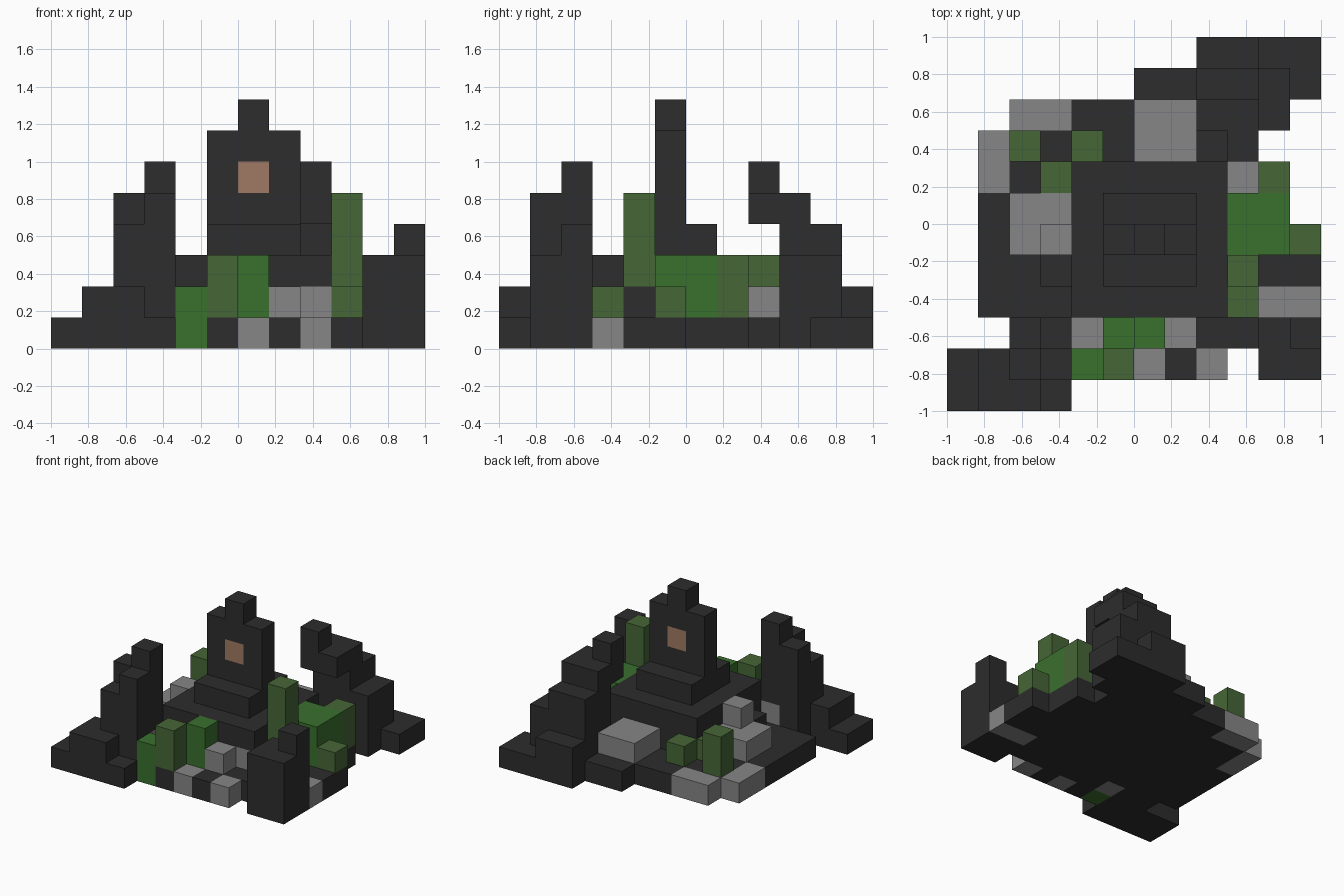
import bpy
import bmesh
from mathutils import Vector

old = bpy.data.objects.get("Cube")
if old:
    bpy.data.objects.remove(old, do_unlink=True)

UNIT = 1 / 6     # edge of one block
HALF = 6         # blocks from the centre to the border

COLOURS = {
    "dark_stone": (0.026, 0.026, 0.026),
    "grey_stone": (0.238, 0.238, 0.238),
    "leaf_green": (0.042, 0.162, 0.027),
    "moss_green": (0.061, 0.133, 0.037),
    "clay": (0.352, 0.195, 0.127),
}


def make_material(name, rgb):
    mat = bpy.data.materials.new(name)
    mat.use_nodes = True
    colour = (*rgb, 1)
    mat.diffuse_color = colour
    shader = next(n for n in mat.node_tree.nodes if n.type == "BSDF_PRINCIPLED")
    shader.inputs["Base Color"].default_value = colour
    return mat


materials = {name: make_material(name, rgb) for name, rgb in COLOURS.items()}
blocks = {}      # grid cell -> (part name, colour name)


def fill(part, colour, xs, ys, zs):
    """Fill a box of cells; each range is (first, end)."""
    for x in range(*xs):
        for y in range(*ys):
            for z in range(*zs):
                blocks[x, y, z] = (part, colour)


def column(part, colour, x, y, bottom, top):
    fill(part, colour, (x, x + 1), (y, y + 1), (bottom, top))


# Ground slab with a ragged outline, one row at a time from front to back
rows = [(0, 4), (0, 9), (2, 12), (1, 12), (1, 12), (1, 12),
        (1, 11), (1, 11), (1, 10), (2, 11), (6, 12), (8, 12)]
for y, extent in enumerate(rows):
    fill("ground_slab", "dark_stone", extent, (y, y + 1), (0, 1))

# Stepped plinth and the slab monument standing on it
fill("plinth", "dark_stone", (4, 9), (3, 8), (1, 3))
fill("plinth", "dark_stone", (5, 8), (4, 7), (3, 4))
fill("monument", "dark_stone", (5, 8), (5, 6), (4, 7))
column("monument", "dark_stone", 6, 5, 7, 8)
column("monument_inlay", "clay", 6, 5, 5, 6)

# Broken tower at the front, on the -x side
part = "front_right_tower"
fill(part, "dark_stone", (1, 2), (0, 2), (1, 2))
column(part, "dark_stone", 2, 0, 1, 2)
column(part, "dark_stone", 2, 1, 1, 4)
column(part, "dark_stone", 3, 1, 1, 5)
column(part, "dark_stone", 2, 2, 1, 5)
column(part, "dark_stone", 3, 2, 1, 6)

# Short pillar at the front, on the +x side
fill("front_left_pillar", "dark_stone", (10, 12), (1, 3), (0, 3))
column("front_left_pillar", "dark_stone", 11, 2, 3, 4)

# Broken tower at the back with an overhanging top
part = "back_tower"
fill(part, "dark_stone", (8, 10), (11, 12), (1, 2))
fill(part, "dark_stone", (10, 11), (9, 11), (1, 3))
fill(part, "dark_stone", (8, 10), (10, 11), (1, 4))
fill(part, "dark_stone", (8, 10), (9, 10), (1, 5))
column(part, "dark_stone", 9, 8, 4, 5)
column(part, "dark_stone", 8, 8, 4, 6)

# Loose dark stones
column("loose_stones", "dark_stone", 3, 4, 1, 2)
column("loose_stones", "dark_stone", 9, 4, 1, 2)

# Grey paving in the ground layer
paving = "grey_paving"
for x, y in ((4, 2), (6, 1), (8, 1)):
    column(paving, "grey_stone", x, y, 0, 1)
fill(paving, "grey_stone", (10, 12), (3, 4), (0, 1))
fill(paving, "grey_stone", (1, 2), (7, 9), (0, 1))
fill(paving, "grey_stone", (2, 4), (9, 10), (0, 1))

# Grey rubble one layer up
rubble = "grey_rubble"
for x, y in ((7, 2), (8, 3), (3, 2), (9, 7)):
    column(rubble, "grey_stone", x, y, 1, 2)
fill(rubble, "grey_stone", (6, 8), (8, 10), (1, 2))
fill(rubble, "grey_stone", (2, 4), (5, 7), (1, 2))
column(rubble, "grey_stone", 3, 5, 2, 3)

# Bright bushes
column("front_bush", "leaf_green", 4, 1, 0, 2)
column("front_bush", "leaf_green", 5, 2, 1, 2)
column("front_bush", "leaf_green", 6, 2, 1, 3)
fill("side_bush", "leaf_green", (9, 11), (5, 7), (1, 3))

# Dark moss clumps
column("front_moss", "moss_green", 5, 1, 1, 3)
column("side_moss", "moss_green", 9, 3, 1, 2)
column("tall_moss", "moss_green", 9, 4, 2, 5)
column("side_moss", "moss_green", 11, 5, 1, 2)
column("side_moss", "moss_green", 10, 7, 1, 3)
column("back_moss", "moss_green", 3, 7, 1, 2)
column("back_moss", "moss_green", 2, 8, 1, 3)
column("back_moss", "moss_green", 4, 8, 1, 2)


def exposed_faces(cell):
    """Yield the corners of each side of a block that has no neighbour."""
    centre = Vector(cell) + Vector((0.5, 0.5, 0.5))
    for axis in range(3):
        for sign in (-1, 1):
            normal = Vector((0, 0, 0))
            normal[axis] = sign
            if tuple(int(c + n) for c, n in zip(cell, normal)) in blocks:
                continue
            u = Vector((0, 0, 0))
            u[(axis + 1) % 3] = 0.5
            v = normal.cross(u)
            mid = centre + normal / 2
            yield [mid - u - v, mid + u - v, mid + u + v, mid - u + v]


# One mesh per part, made of its visible sides only
for part in sorted({name for name, _ in blocks.values()}):
    cells = [c for c, (name, _) in blocks.items() if name == part]
    bm = bmesh.new()
    for cell in cells:
        for corners in exposed_faces(cell):
            bm.faces.new([bm.verts.new((p - Vector((HALF, HALF, 0))) * UNIT)
                          for p in corners])
    bmesh.ops.remove_doubles(bm, verts=bm.verts, dist=UNIT / 100)
    mesh = bpy.data.meshes.new(part)
    bm.to_mesh(mesh)
    bm.free()
    mesh.materials.append(materials[blocks[cells[0]][1]])
    obj = bpy.data.objects.new(part, mesh)
    bpy.context.scene.collection.objects.link(obj)
